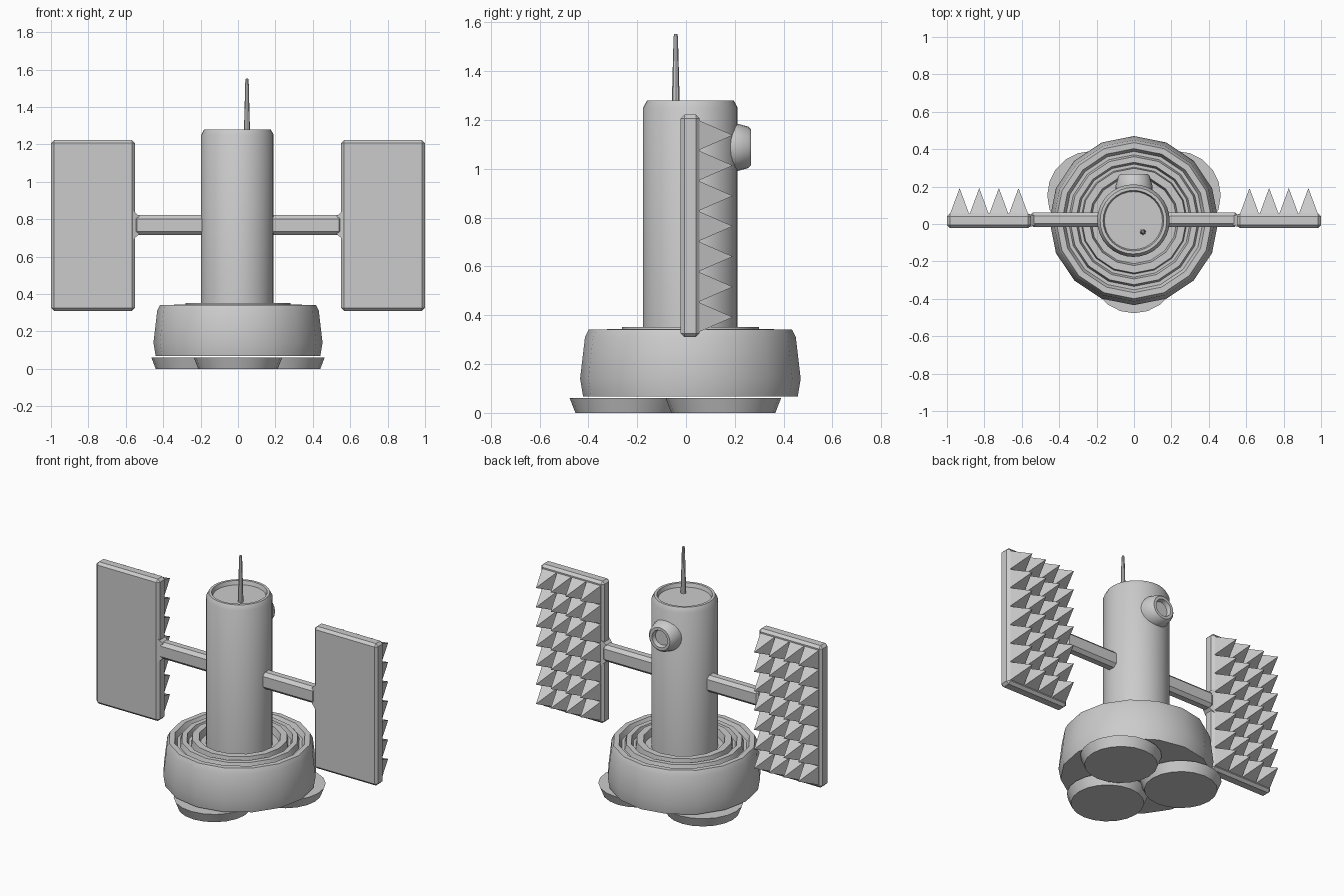
import bpy, bmesh, math
from mathutils import Matrix, Vector

if "Cube" in bpy.data.objects:
    bpy.data.objects.remove(bpy.data.objects["Cube"])


def finish(bm, name, smooth=None):
    bmesh.ops.remove_doubles(bm, verts=bm.verts, dist=1e-5)
    bmesh.ops.recalc_face_normals(bm, faces=bm.faces)
    me = bpy.data.meshes.new(name)
    bm.to_mesh(me)
    bm.free()
    ob = bpy.data.objects.new(name, me)
    bpy.context.collection.objects.link(ob)
    if smooth:
        bpy.ops.object.select_all(action='DESELECT')
        ob.select_set(True)
        bpy.context.view_layer.objects.active = ob
        bpy.ops.object.shade_smooth_by_angle(angle=math.radians(smooth))
    return ob


def lathe(name, profile, sides, loc, rot=None, smooth=30):
    """Spin a closed (radius, height) profile around z."""
    bm = bmesh.new()
    vs = [bm.verts.new((r, 0, z)) for r, z in profile]
    es = [bm.edges.new(p) for p in zip(vs, vs[1:])]
    bmesh.ops.rotate(bm, verts=vs, matrix=Matrix.Rotation(math.pi / 2, 3, 'Z'))
    bmesh.ops.spin(bm, geom=vs + es, cent=(0, 0, 0), axis=(0, 0, 1),
                   angle=2 * math.pi, steps=sides)
    ob_rot = rot or Matrix.Identity(4)
    bm.transform(Matrix.Translation(loc) @ ob_rot)
    return finish(bm, name, smooth)


def box(name, lo, hi, bevel):
    bm = bmesh.new()
    bmesh.ops.create_cube(bm, size=1)
    lo, hi = Vector(lo), Vector(hi)
    for v in bm.verts:
        v.co = (lo + hi) / 2 + v.co * (hi - lo)
    if bevel:
        bmesh.ops.bevel(bm, geom=bm.edges[:], offset=bevel, segments=1,
                        affect='EDGES', profile=0.5)
    return finish(bm, name)


CY = 0.018  # shared y of the central axis

# Round base with concentric ridges on top
lathe("base", [(0, 0.068), (0.44, 0.068), (0.452, 0.14), (0.432, 0.31), (0.417, 0.341),
               (0.385, 0.341), (0.37, 0.31), (0.352, 0.31), (0.342, 0.343), (0.312, 0.343),
               (0.302, 0.31), (0.286, 0.31), (0.28, 0.352), (0.24, 0.352),
               (0.23, 0.31), (0, 0.31)], 16, (0, CY, 0))

# Three foot discs
for i in range(3):
    a = math.radians(-90 + 120 * i)
    lathe(f"foot_{i + 1}", [(0, 0), (0.213, 0), (0.237, 0.061), (0, 0.061)], 20,
          (0.262 * math.cos(a), CY + 0.004 + 0.262 * math.sin(a), 0))

# Main tower with a recessed top
lathe("tower", [(0, 0.28), (0.194, 0.28), (0.194, 1.25), (0.178, 1.28),
                (0.162, 1.28), (0.155, 1.255), (0, 1.255)], 32, (-0.003, CY, 0))

# Antenna rod
lathe("antenna", [(0, 1.24), (0.017, 1.24), (0.009, 1.54), (0.006, 1.553), (0, 1.553)],
      8, (0.048, -0.042, 0))

# Round lens on the back of the tower
lathe("lens", [(0, 0.13), (0.1, 0.13), (0.1, 0.2), (0.085, 0.255), (0.073, 0.267),
               (0.055, 0.267), (0.049, 0.24), (0, 0.24)], 20, (0, 0, 1.088),
      Matrix.Rotation(-math.pi / 2, 4, 'X'))


def spikes(name, s):
    """Grid of pyramids on the back face of a panel."""
    bm = bmesh.new()
    cols, rows = 4, 7
    x0, dx, z0, dz = 0.565, 0.105, 0.33, 0.87 / 7
    for c in range(cols):
        for r in range(rows):
            xa, za = x0 + c * dx, z0 + r * dz
            base = [bm.verts.new((s * x, 0.05, z)) for x, z in
                    ((xa, za), (xa + dx, za), (xa + dx, za + dz), (xa, za + dz))]
            tip = bm.verts.new((s * (xa + dx / 2), 0.192, za + dz / 2))
            for k in range(4):
                bm.faces.new((base[k], base[(k + 1) % 4], tip))
    bmesh.ops.remove_doubles(bm, verts=bm.verts, dist=1e-5)
    bmesh.ops.recalc_face_normals(bm, faces=bm.faces)
    # keep the open spike sheet facing backwards
    if sum(f.normal.y for f in bm.faces) < 0:
        bmesh.ops.reverse_faces(bm, faces=bm.faces)
    me = bpy.data.meshes.new(name)
    bm.to_mesh(me)
    bm.free()
    bpy.context.collection.objects.link(bpy.data.objects.new(name, me))


for s, side in ((-1, "left"), (1, "right")):
    # Flat panel
    xs = sorted((s * 0.55, s * 1.0))
    box(f"{side}_panel", (xs[0], -0.022, 0.31), (xs[1], 0.056, 1.222), 0.016)
    spikes(f"{side}_panel_spikes", s)
    # Arm from tower to panel
    xs = sorted((s * 0.15, s * 0.56))
    box(f"{side}_arm", (xs[0], -0.016, 0.715), (xs[1], 0.062, 0.822), 0.02)
    # Flared joint where the arm meets the panel
    bm = bmesh.new()
    bmesh.ops.create_cube(bm, size=1)
    for v in bm.verts:
        outer = v.co.x > 0
        v.co = (s * (0.565 if outer else 0.53), 0.018 + v.co.y * (0.074 if outer else 0.05),
                0.768 + v.co.z * (0.16 if outer else 0.1))
    finish(bm, f"{side}_joint")
